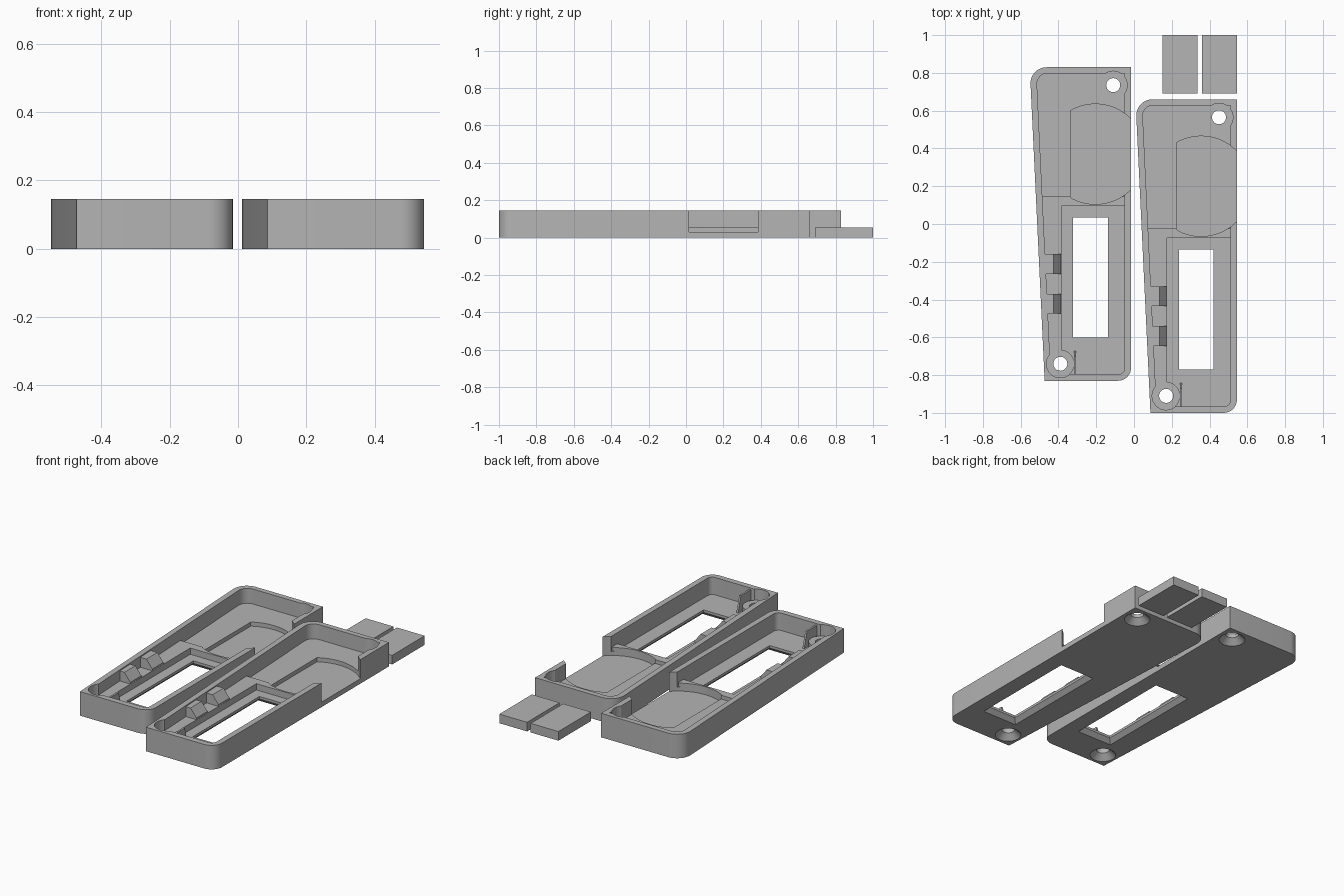
import bpy, bmesh, math
from mathutils import Vector

if "Cube" in bpy.data.objects:
    bpy.data.objects.remove(bpy.data.objects["Cube"])

grey = bpy.data.materials.new("matte_grey")
grey.diffuse_color = (0.46, 0.46, 0.46, 1)
grey.use_nodes = True
grey.node_tree.nodes["Principled BSDF"].inputs["Base Color"].default_value = grey.diffuse_color

H = 0.145          # wall height
SHELF = 0.078      # strip beside the window
UPPER = 0.055      # floor of the wide end
WELL = 0.03        # round recess floor
SILL = 0.04        # floor around the window
TOP = 0.3          # cutter top


def rounded(corners, steps=8):
    """Counter-clockwise outline from (x, y, radius) corners."""
    out = []
    n = len(corners)
    for i, (x, y, r) in enumerate(corners):
        p = Vector((x, y))
        if r == 0:
            out.append(p)
            continue
        a = (Vector(corners[i - 1][:2]) - p).normalized()
        b = (Vector(corners[(i + 1) % n][:2]) - p).normalized()
        half = a.angle(b) / 2
        c = p + (a + b).normalized() * (r / math.sin(half))
        d = r / math.tan(half)
        s, e = p + a * d - c, p + b * d - c
        sweep = s.angle_signed(e)
        a0 = math.atan2(s.y, s.x)
        for k in range(steps + 1):
            t = a0 - sweep * k / steps
            out.append(c + Vector((math.cos(t), math.sin(t))) * r)
    return out


def circle(cx, cy, r, n=40):
    return [Vector((cx + r * math.cos(2 * math.pi * i / n),
                    cy + r * math.sin(2 * math.pi * i / n))) for i in range(n)]


def rect(x0, x1, y0, y1):
    return [Vector(p) for p in ((x0, y0), (x1, y0), (x1, y1), (x0, y1))]


def solid(name, low, z0, z1, high=None):
    """Prism, or loft when a second outline is given."""
    bm = bmesh.new()
    a = [bm.verts.new((p[0], p[1], z0)) for p in low]
    b = [bm.verts.new((p[0], p[1], z1)) for p in (high or low)]
    bm.faces.new(a[::-1])
    bm.faces.new(b)
    n = len(a)
    for i in range(n):
        bm.faces.new((a[i], a[(i + 1) % n], b[(i + 1) % n], b[i]))
    bmesh.ops.recalc_face_normals(bm, faces=bm.faces[:])
    me = bpy.data.meshes.new(name)
    bm.to_mesh(me)
    bm.free()
    me.materials.append(grey)
    ob = bpy.data.objects.new(name, me)
    bpy.context.collection.objects.link(ob)
    return ob


def combine(target, tool, op='DIFFERENCE'):
    bpy.context.view_layer.objects.active = target
    m = target.modifiers.new("cut", 'BOOLEAN')
    m.operation, m.solver, m.object = op, 'EXACT', tool
    bpy.ops.object.modifier_apply(modifier=m.name)
    bpy.data.objects.remove(tool, do_unlink=True)


def smooth(ob):
    bpy.ops.object.select_all(action='DESELECT')
    ob.select_set(True)
    bpy.context.view_layer.objects.active = ob
    bpy.ops.object.shade_smooth_by_angle(angle=math.radians(30))


def inner_left(y):
    return -0.439 - 0.0475 * (y + 0.83)


# Tray body
tray = solid("left_tray", rounded([(-0.473, -0.83, 0), (-0.015, -0.83, 0.07),
                                   (-0.015, 0.83, 0), (-0.552, 0.83, 0.085)]), 0, H)
screws = [(-0.39, -0.74), (-0.11, 0.735)]

# Main cavity and the deeper floor of the wide end
combine(tray, solid("cavity", rounded([(inner_left(-0.795), -0.795, 0), (-0.05, -0.795, 0.03),
                                       (-0.05, 0.798, 0), (inner_left(0.798), 0.798, 0.055)]),
                    SHELF, TOP))
combine(tray, solid("wide_floor", rounded([(inner_left(0.145), 0.145, 0), (-0.05, 0.145, 0),
                                           (-0.05, 0.798, 0), (inner_left(0.798), 0.798, 0.055)]),
                    UPPER, TOP))

# Round recess, flat on one side and open through the side wall
well = [p for p in circle(-0.205, 0.37, 0.265, 96)]
well = [Vector((max(p.x, -0.335), p.y)) for p in well if p.x > -0.345]
combine(tray, solid("well", well, WELL, TOP))

# Sunken area around the window
combine(tray, solid("sill", rounded([(-0.385, -0.795, 0), (-0.05, -0.795, 0.03),
                                     (-0.05, 0.095, 0), (-0.385, 0.095, 0)]), SILL, TOP))
combine(tray, solid("boss", circle(*screws[0], 0.074), 0.01, SHELF), 'UNION')

# Screw pockets, holes and countersinks
for (x, y), z in zip(screws, (SHELF, UPPER)):
    combine(tray, solid("pocket", circle(x, y, 0.074), z, TOP))
    combine(tray, solid("hole", circle(x, y, 0.037), -0.1, TOP))
    combine(tray, solid("sink", circle(x, y, 0.075), -0.002, 0.035, circle(x, y, 0.036)))

# Window with a bevelled underside
combine(tray, solid("window", rect(-0.323, -0.138, -0.60, 0.035), -0.1, TOP))
combine(tray, solid("bevel", rect(-0.35, -0.111, -0.627, 0.062), -0.002, 0.025,
                    rect(-0.323, -0.138, -0.60, 0.035)))
smooth(tray)


def clip(name, y0, y1):
    """Retaining clip with a sloped inner face."""
    prof = [(-0.47, SHELF - 0.01), (-0.386, SHELF - 0.01), (-0.386, 0.088),
            (-0.425, 0.138), (-0.47, 0.138)]
    ob = solid(name, prof, -y1, -y0)
    for v in ob.data.vertices:
        x, z, y = v.co
        v.co = (x, -y, z)
    ob.data.flip_normals()
    bm = bmesh.new()
    bm.from_mesh(ob.data)
    bmesh.ops.recalc_face_normals(bm, faces=bm.faces[:])
    bm.to_mesh(ob.data)
    bm.free()
    return ob


parts = [tray, clip("left_clip_rear", -0.265, -0.16), clip("left_clip_front", -0.475, -0.37)]

# Thin fin beside the front screw boss, sloped at its free end
parts.append(solid("left_fin", rect(-0.317, -0.306, -0.80, -0.67), SILL - 0.01, 0.135,
                   rect(-0.317, -0.306, -0.80, -0.70)))

# Second tray is a shifted copy
for p in parts:
    c = p.copy()
    c.name = p.name.replace("left", "right")
    c.location = (0.56, -0.17, 0)
    bpy.context.collection.objects.link(c)

# Two loose cover plates
for name, x0, x1 in (("plate_left", 0.151, 0.336), ("plate_right", 0.36, 0.545)):
    solid(name, rect(x0, x1, 0.69, 1.0), 0, 0.055)
